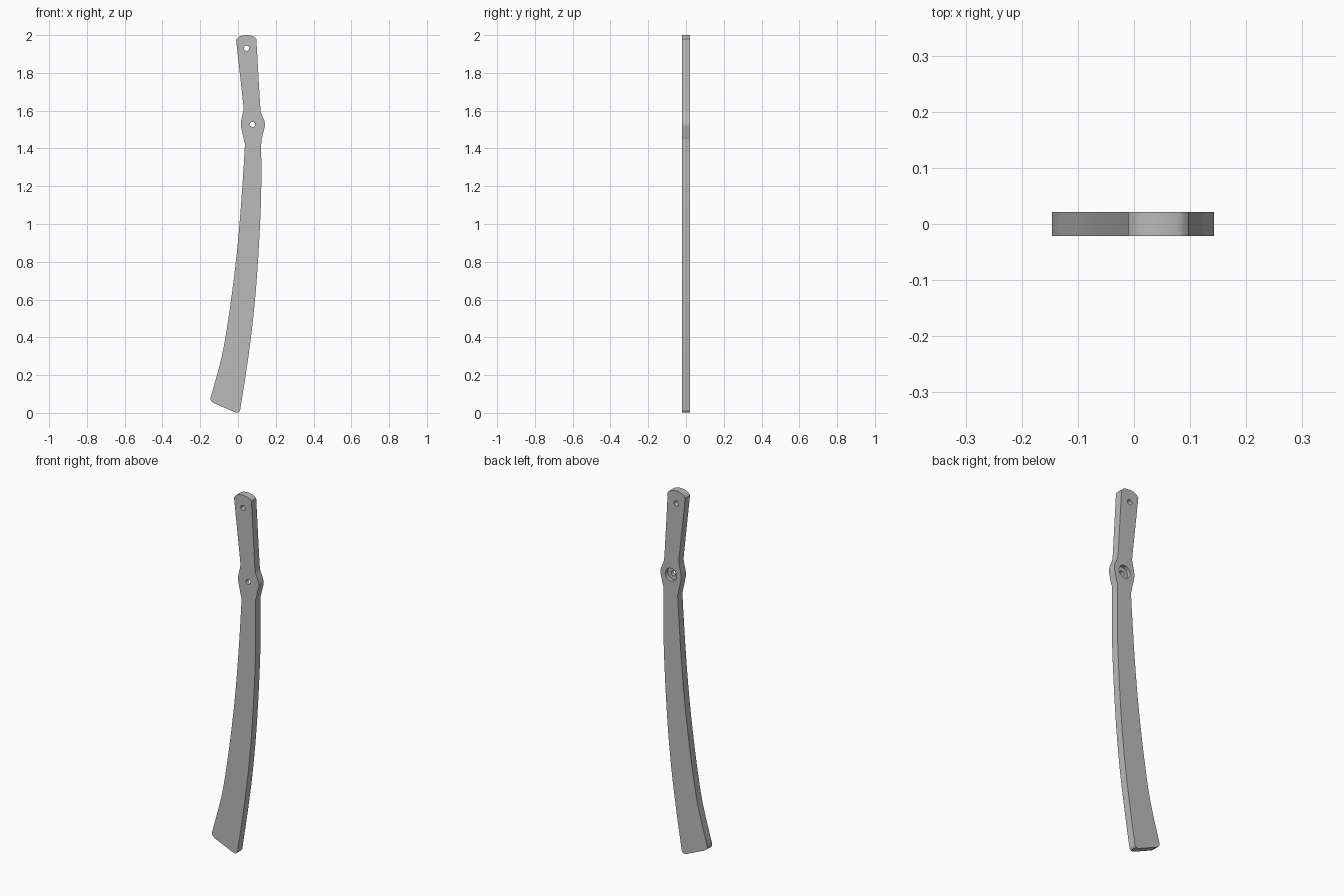
import bpy, bmesh, math
from mathutils import Vector

if "Cube" in bpy.data.objects:
    bpy.data.objects.remove(bpy.data.objects["Cube"])

HALF = 0.021

grey = bpy.data.materials.new("plain grey")
grey.use_nodes = True
colour = (0.5, 0.5, 0.5, 1)
grey.diffuse_color = colour
grey.node_tree.nodes["Principled BSDF"].inputs["Base Color"].default_value = colour


def smooth_path(points, steps=4):
    """Catmull-Rom curve through the points, ends included."""
    p = [Vector(q) for q in points]
    p = [2 * p[0] - p[1]] + p + [2 * p[-1] - p[-2]]
    out = []
    for a, b, c, d in zip(p, p[1:], p[2:], p[3:]):
        for i in range(steps):
            t = i / steps
            out.append(0.5 * (2 * b + (c - a) * t + (2 * a - 5 * b + 4 * c - d) * t ** 2
                              + (3 * b - a - 3 * c + d) * t ** 3))
    return out + [p[-2]]


def drill(target, x, z, radius, y_from, y_to):
    """Cut a round hole along y."""
    bpy.ops.mesh.primitive_cylinder_add(
        vertices=32, radius=radius, depth=y_to - y_from,
        location=(x, (y_from + y_to) / 2, z), rotation=(math.pi / 2, 0, 0))
    cutter = bpy.context.object
    cutter.hide_render = True
    cutter.data.materials.append(grey)
    mod = target.modifiers.new("hole", 'BOOLEAN')
    mod.operation, mod.solver, mod.object = 'DIFFERENCE', 'EXACT', cutter
    bpy.context.view_layer.objects.active = target
    bpy.ops.object.modifier_apply(modifier=mod.name)
    bpy.data.objects.remove(cutter)


# Outline: right edge down, foot, left edge up, rounded top
right_blade = [(0.123, 1.42), (0.122, 1.13), (0.103, 0.76), (0.077, 0.47), (0.045, 0.23), (0.013, 0.025)]
left_blade = [(-0.146, 0.077), (-0.087, 0.294), (-0.05, 0.505), (-0.013, 0.786), (0.013, 1.06), (0.035, 1.39)]
right_boss = [(0.117, 1.63), (0.122, 1.59), (0.138, 1.55), (0.143, 1.527), (0.139, 1.505), (0.127, 1.455)]
left_boss = [(0.033, 1.435), (0.02, 1.495), (0.015, 1.527), (0.019, 1.56), (0.029, 1.606), (0.026, 1.65)]
foot = [(0.011, 0.012), (0.003, 0.003), (-0.01, 0.001), (-0.128, 0.052), (-0.139, 0.06), (-0.146, 0.07)]
top = [(-0.01, 1.975), (0.004, 1.99), (0.024, 1.998), (0.044, 2.0), (0.064, 1.998), (0.084, 1.992), (0.097, 1.98)]
outline = (smooth_path(right_boss + right_blade) + [Vector(q) for q in foot]
           + smooth_path(left_blade + left_boss) + smooth_path(top))

# Flat bar extruded from the outline
bm = bmesh.new()
face = bm.faces.new([bm.verts.new((q.x, -HALF, q.y)) for q in outline])
result = bmesh.ops.extrude_face_region(bm, geom=[face])
moved = [g for g in result["geom"] if isinstance(g, bmesh.types.BMVert)]
bmesh.ops.translate(bm, verts=moved, vec=(0, 2 * HALF, 0))
bmesh.ops.recalc_face_normals(bm, faces=bm.faces)
mesh = bpy.data.meshes.new("curved_lever")
bm.to_mesh(mesh)
bm.free()
mesh.materials.append(grey)
lever = bpy.data.objects.new("curved_lever", mesh)
bpy.context.collection.objects.link(lever)

# Two through holes, the lower one recessed at the back
drill(lever, 0.045, 1.93, 0.014, -0.1, 0.1)
drill(lever, 0.077, 1.527, 0.014, -0.1, 0.1)
drill(lever, 0.077, 1.527, 0.035, 0.0, 0.1)

bpy.ops.object.select_all(action='DESELECT')
lever.select_set(True)
bpy.context.view_layer.objects.active = lever
bpy.ops.object.shade_smooth_by_angle(angle=math.radians(30))
